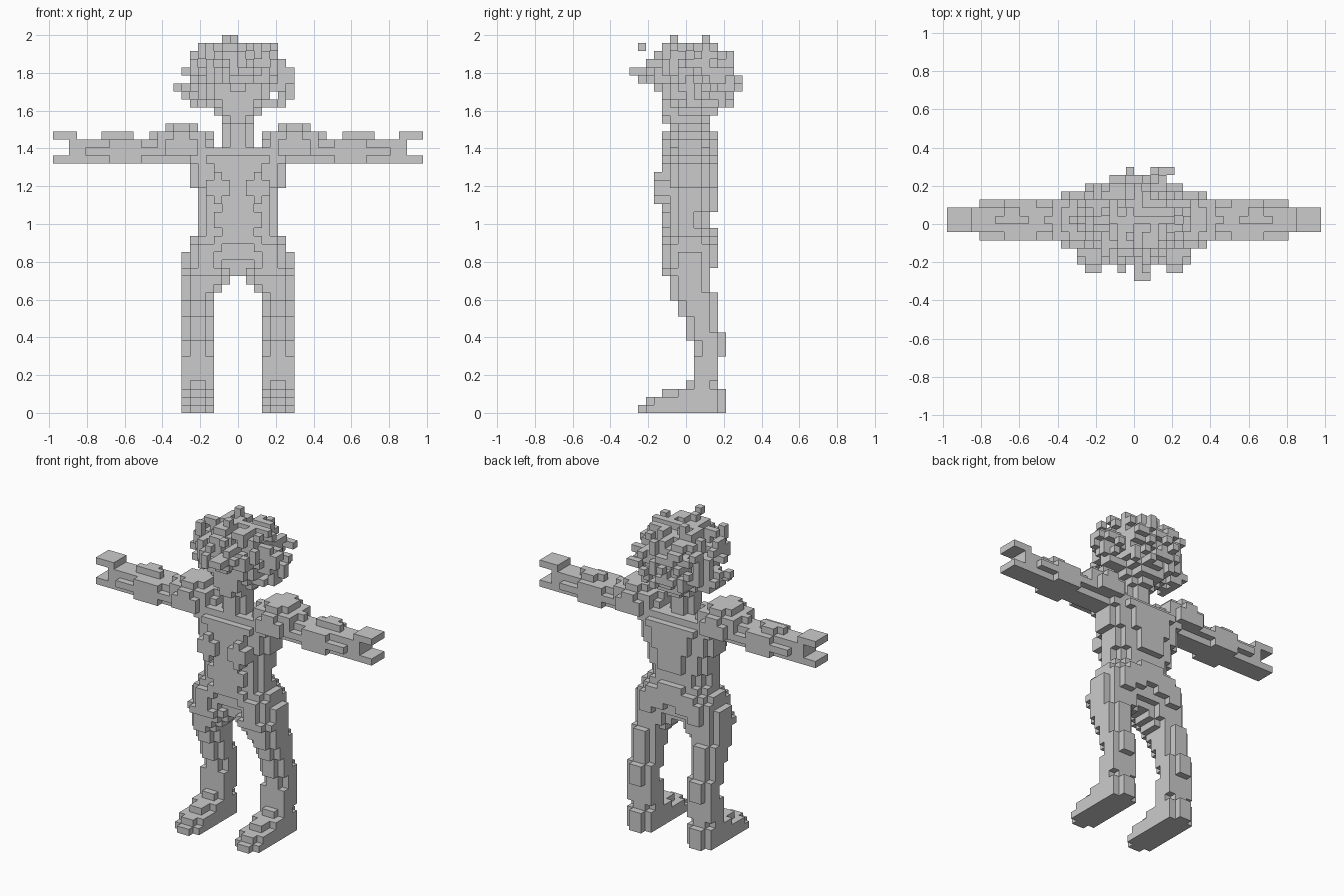
import bpy
import bmesh
import random
from mathutils import Vector

random.seed(11)
UNIT = 2 / 47            # edge length of one cube
parts = {}               # part name -> set of cube cells


def cells(x0, x1, y0, y1, z0, z1):
    return {(x, y, z) for x in range(x0, x1) for y in range(y0, y1) for z in range(z0, z1)}


def slab(x0, x1, y0, y1, z0, z1, limit=1.02):
    """Layers of cubes with an elliptical outline inside the given box."""
    def inside(c):
        u = (2 * c[0] + 1 - x0 - x1) / (x1 - x0)
        v = (2 * c[1] + 1 - y0 - y1) / (y1 - y0)
        return u * u + v * v <= limit
    return {c for c in cells(x0, x1, y0, y1, z0, z1) if inside(c)}


def radius(cell, centre, radii):
    return Vector([(c + 0.5 - m) / r for c, m, r in zip(cell, centre, radii)]).length


def ellipsoid(centre, radii, box):
    return {c for c in cells(*box) if radius(c, centre, radii) <= 1}


def mirror(group):
    return {(-1 - x, y, z) for x, y, z in group}


def add_pair(name, group):
    parts["left_" + name] = group
    parts["right_" + name] = mirror(group)


# Torso: half width, front, back, bottom, top of each layer
torso = set()
for w, front, back, low, high in [
        (4, -1, 2, 17, 18), (5, -1, 3, 18, 19), (5, -2, 3, 19, 20), (6, -2, 4, 20, 21),
        (6, -3, 4, 21, 22), (5, -3, 4, 22, 23), (5, -3, 3, 23, 25), (5, -3, 4, 25, 28),
        (6, -3, 4, 28, 31), (8, -3, 4, 31, 32), (8, -2, 3, 32, 33)]:
    torso |= slab(-w, w, front, back, low, high, 0.96)
chest = cells(1, 4, -4, -2, 27, 29) | cells(2, 3, -4, -2, 26, 30)
seat = cells(1, 4, 2, 4, 19, 22)
parts["torso"] = torso | chest | seat | mirror(chest | seat)
parts["neck"] = slab(-2, 2, -2, 2, 32, 37)

# Legs: inner, outer, front, back, bottom, top of each layer
leg = set()
for layer in [
        (3, 7, 0, 4, 3, 4), (3, 7, 1, 4, 4, 7), (3, 7, 1, 5, 7, 9),
        (3, 7, 0, 5, 9, 10), (3, 7, 0, 4, 10, 12), (3, 7, -1, 4, 12, 14),
        (3, 7, -2, 4, 14, 15), (2, 7, -2, 3, 15, 16), (1, 7, -2, 3, 16, 17),
        (1, 7, -3, 3, 17, 18), (1, 7, -3, 4, 18, 20, 0.96), (1, 6, -3, 4, 20, 21)]:
    leg |= slab(*layer)
add_pair("leg", leg)

# Feet: stepped towards the toes, narrow heel
foot = cells(3, 7, -5, 4, 0, 1) | cells(4, 6, -6, 5, 0, 1)
foot |= cells(3, 7, -4, 4, 1, 2) | cells(4, 6, -5, 5, 1, 2)
foot |= cells(3, 7, -1, 4, 2, 3) | cells(4, 6, -3, 5, 2, 3)
add_pair("foot", foot)

# Shoulders and arms, with a fuller forearm
add_pair("shoulder", ellipsoid((7, 0.5, 33), (4.2, 3.6, 3.1), (2, 12, -4, 5, 32, 37)))
arm = cells(7, 20, -1, 2, 31, 34) | cells(6, 19, -2, 3, 32, 33) | cells(12, 16, -2, 3, 31, 34)
arm |= cells(13, 17, 0, 1, 34, 35) | cells(14, 16, 0, 2, 34, 35)
add_pair("arm", arm)

# Hands: open grip with an upper and a lower prong
hand = cells(20, 23, -1, 2, 34, 35) | cells(20, 21, -1, 2, 32, 34) | cells(20, 23, -1, 2, 31, 32)
add_pair("hand", hand)

# Head with a narrow chin
centre, radii = (0, 0.5, 41), (4.7, 4.2, 4.6)
box = (-7, 7, -6, 7, 37, 46)
chin = slab(-2, 2, -3, 3, 36, 37) | slab(-3, 3, -3, 4, 37, 38) | slab(-4, 4, -3, 4, 38, 39)
parts["head"] = chin | ellipsoid(centre, radii, box)

# Hair: cubes scattered over the scalp, thinning outwards
hair = set()
for cell in sorted(cells(*box) - parts["head"]):
    x, y, z = cell
    scalp = z >= 41 or (y >= -1 and z >= 38)
    chance = min(0.6, (1.5 - radius(cell, centre, radii)) / 0.45)
    if scalp and random.random() < chance:
        hair.add(cell)

# Loose tufts at the tips of the hair
hair |= {(-2, 2, 46), (-1, -2, 46), (-2, 2, 45), (-1, -2, 45), (-5, -3, 45), (1, -6, 45),
         (-8, 0, 40), (6, 1, 40), (6, -1, 42), (0, -7, 42), (1, -7, 42), (0, -6, 42),
         (1, -6, 42), (-2, -6, 42), (-1, 6, 41), (2, 6, 40), (3, 6, 41), (4, 6, 41),
         (-7, 0, 42), (-3, 5, 43)}
parts["hair"] = hair

# Faces of a cube: outward direction and the two directions along it
AXES = [Vector(a) for a in ((1, 0, 0), (0, 1, 0), (0, 0, 1))]
SIDES = [(AXES[i] * s, AXES[(i + 1) % 3] * s, AXES[(i + 2) % 3])
         for i in range(3) for s in (1, -1)]


def build(name, group, solid):
    """Mesh the outer faces of a group of cubes and merge flat areas."""
    bm = bmesh.new()
    for cell in sorted(group):
        middle = Vector(cell) + Vector((0.5, 0.5, 0.5))
        for out, u, v in SIDES:
            if tuple(int(c + d) for c, d in zip(cell, out)) in solid:
                continue
            corners = [(-1, -1), (1, -1), (1, 1), (-1, 1)]
            bm.faces.new([bm.verts.new((middle + (out + u * a + v * b) / 2) * UNIT)
                          for a, b in corners])
    bmesh.ops.remove_doubles(bm, verts=bm.verts, dist=UNIT / 100)
    bmesh.ops.dissolve_limit(bm, angle_limit=0.01, verts=bm.verts, edges=bm.edges)
    mesh = bpy.data.meshes.new(name)
    bm.to_mesh(mesh)
    bm.free()
    bpy.context.collection.objects.link(bpy.data.objects.new(name, mesh))


default = bpy.data.objects.get("Cube")
if default:
    bpy.data.objects.remove(default)

solid = set().union(*parts.values())
used = set()
for name, group in parts.items():
    build(name, group - used, solid)
    used |= group
